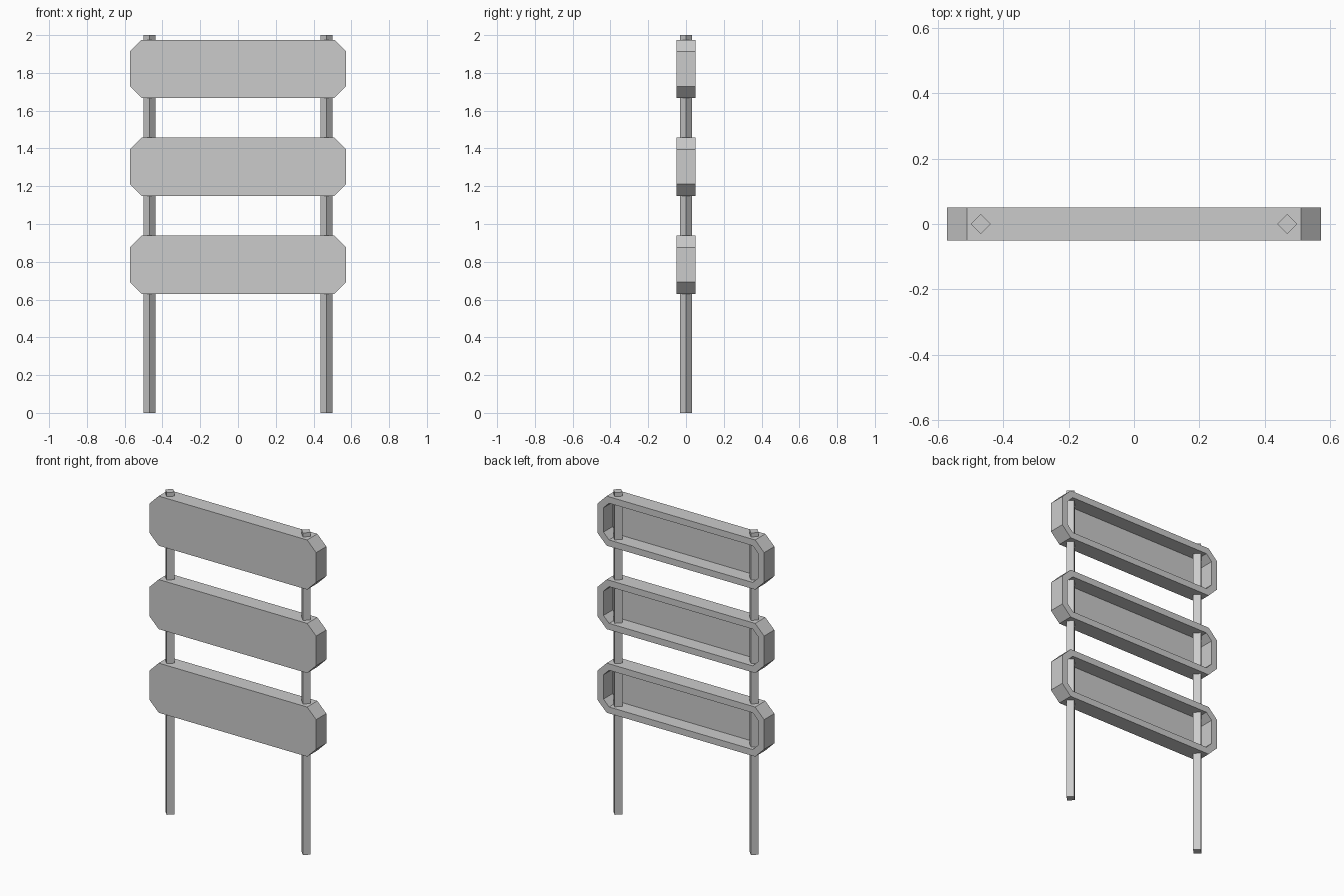
import bpy, bmesh

if "Cube" in bpy.data.objects:
    bpy.data.objects.remove(bpy.data.objects["Cube"])

HX, HZ, CUT = 0.572, 0.154, 0.062   # panel half width, half height, corner cut
RIM, FRONT, BACK, FLOOR = 0.04, -0.05, 0.05, -0.04


def finish(bm, name, location):
    bmesh.ops.recalc_face_normals(bm, faces=bm.faces)
    mesh = bpy.data.meshes.new(name)
    bm.to_mesh(mesh)
    bm.free()
    obj = bpy.data.objects.new(name, mesh)
    obj.location = location
    bpy.context.collection.objects.link(obj)
    return obj


def octagon(bm, hx, hz, cut, y):
    pts = [(hx, hz - cut), (hx - cut, hz), (cut - hx, hz), (-hx, hz - cut),
           (-hx, cut - hz), (cut - hx, -hz), (hx - cut, -hz), (hx, cut - hz)]
    return [bm.verts.new((x, y, z)) for x, z in pts]


def panel(name, z):
    # solid front, side walls, back rim, then recess walls and floor
    bm = bmesh.new()
    inner = (HX - RIM, HZ - RIM, CUT - RIM * 0.586)
    rings = [octagon(bm, HX, HZ, CUT, FRONT), octagon(bm, HX, HZ, CUT, BACK),
             octagon(bm, *inner, BACK), octagon(bm, *inner, FLOOR)]
    for a, b in zip(rings, rings[1:]):
        for i in range(8):
            j = (i + 1) % 8
            bm.faces.new((a[i], a[j], b[j], b[i]))
    bm.faces.new(rings[0])
    bm.faces.new(rings[-1])
    return finish(bm, name, (0, 0, z))


def post(name, x):
    # four-sided post turned edge-on
    bm = bmesh.new()
    bmesh.ops.create_cone(bm, cap_ends=True, segments=4,
                          radius1=0.031, radius2=0.031, depth=2)
    return finish(bm, name, (x, 0, 1))


for label, z in (("lower", 0.784), ("middle", 1.303), ("upper", 1.821)):
    panel(label + "_panel", z)
for label, x in (("left", -0.468), ("right", 0.468)):
    post(label + "_post", x)
